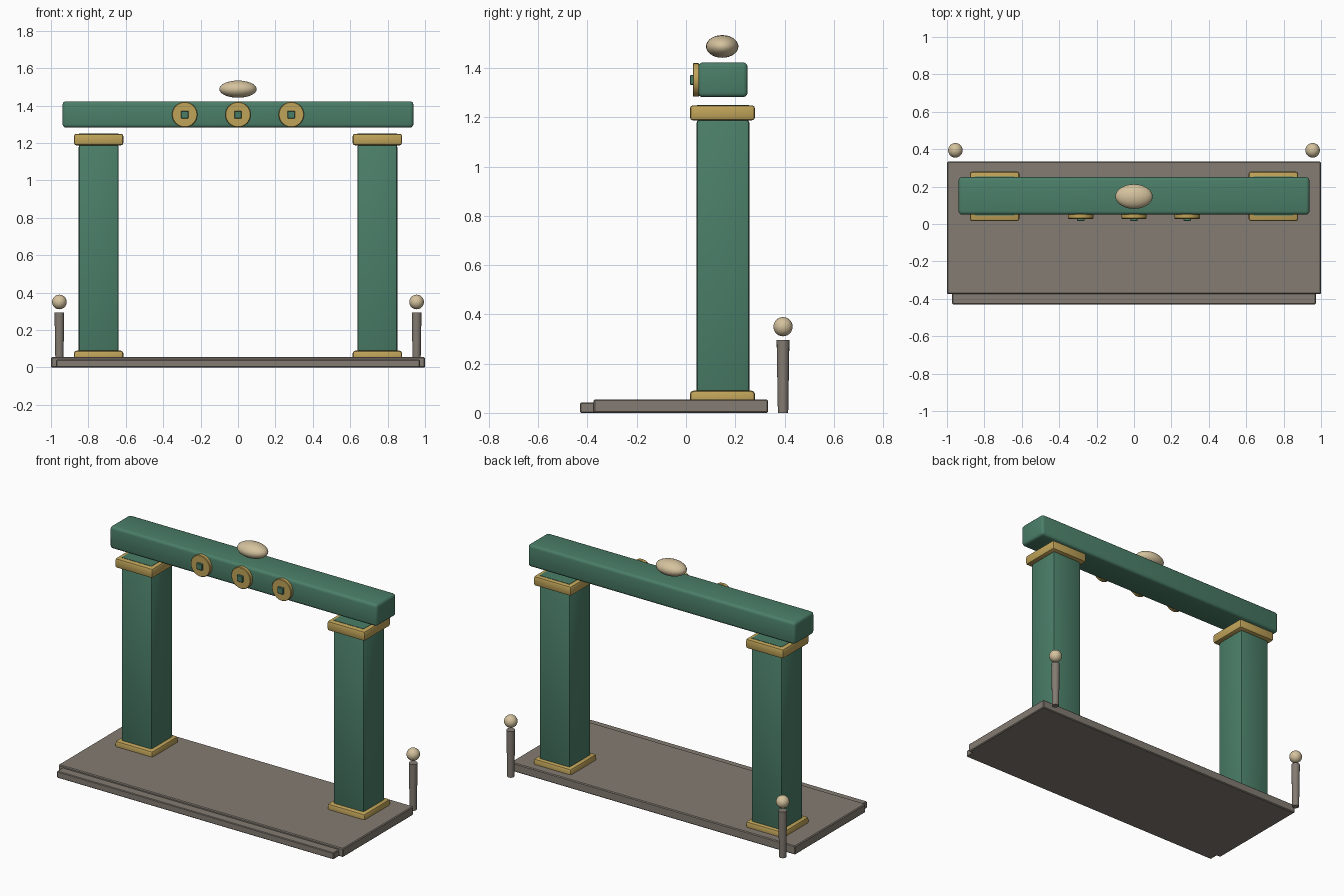
import bpy
from math import radians

if "Cube" in bpy.data.objects:
    bpy.data.objects.remove(bpy.data.objects["Cube"])


def material(name, rgb):
    m = bpy.data.materials.new(name)
    m.diffuse_color = (*rgb, 1)
    m.use_nodes = True
    m.node_tree.nodes["Principled BSDF"].inputs["Base Color"].default_value = m.diffuse_color
    return m


GREEN = material("green_paint", (0.07, 0.21, 0.14))
GOLD = material("gold", (0.53, 0.37, 0.10))
STONE = material("stone", (0.23, 0.20, 0.17))
CREAM = material("cream", (0.66, 0.54, 0.34))


def finish(name, mat, bevel=0, segments=2):
    ob = bpy.context.object
    ob.name = name
    ob.data.materials.append(mat)
    if bevel:
        b = ob.modifiers.new("bevel", "BEVEL")
        b.width, b.segments = bevel, segments
        bpy.ops.object.modifier_apply(modifier="bevel")
    bpy.ops.object.shade_smooth_by_angle(angle=radians(35))
    return ob


def box(name, x, y, z, mat, bevel=0, segments=2):
    """Box from (min, max) ranges on each axis."""
    bpy.ops.mesh.primitive_cube_add(size=1, location=[(a + b) / 2 for a, b in (x, y, z)])
    bpy.context.object.scale = [b - a for a, b in (x, y, z)]
    bpy.ops.object.transform_apply(location=False, rotation=False, scale=True)
    return finish(name, mat, bevel, segments)


def ball(name, loc, radii, mat):
    bpy.ops.mesh.primitive_uv_sphere_add(segments=24, ring_count=14, radius=1, location=loc)
    bpy.context.object.scale = radii
    bpy.ops.object.transform_apply(location=False, rotation=False, scale=True)
    return finish(name, mat)


# stone platform and front step
box("platform", (-1, 1), (-0.375, 0.333), (0, 0.055), STONE, 0.005, 1)
box("front_step", (-0.972, 0.972), (-0.43, -0.36), (0, 0.042), STONE, 0.004, 1)

# columns, feet, capitals and rear posts on both sides
for side, s in (("left", -1), ("right", 1)):
    def span(half, c=0.745):
        return (s * c - half, s * c + half)

    box(side + "_column", span(0.107), (0.043, 0.257), (0.05, 1.19), GREEN, 0.012)
    box(side + "_foot", span(0.132), (0.016, 0.28), (0.03, 0.09), GOLD, 0.014)
    box(side + "_capital", span(0.132), (0.016, 0.28), (1.188, 1.249), GOLD, 0.012)
    box(side + "_capital_top", span(0.105), (0.045, 0.255), (1.2, 1.251), GREEN)

    bpy.ops.mesh.primitive_cone_add(vertices=16, radius1=0.021, radius2=0.026, depth=0.295,
                                    location=(s * 0.955, 0.394, 0.1475))
    finish(side + "_post", STONE)
    ball(side + "_post_ball", (s * 0.955, 0.394, 0.35), (0.039,) * 3, CREAM)

# floating lintel
box("lintel", (-0.938, 0.938), (0.05, 0.25), (1.282, 1.423), GREEN, 0.018, 3)

# round medallions with square studs on the lintel front
for i, x in enumerate((-0.285, 0, 0.285)):
    bpy.ops.mesh.primitive_cylinder_add(vertices=32, radius=0.068, depth=0.026,
                                        location=(x, 0.041, 1.352), rotation=(radians(90), 0, 0))
    finish(f"medallion_{i}", GOLD, 0.003, 1)
    box(f"medallion_stud_{i}", (x - 0.02, x + 0.02), (0.016, 0.035), (1.332, 1.372), GREEN, 0.003, 1)

# oval ornament above the lintel
ball("crown_oval", (0, 0.147, 1.488), (0.1, 0.066, 0.046), CREAM)
